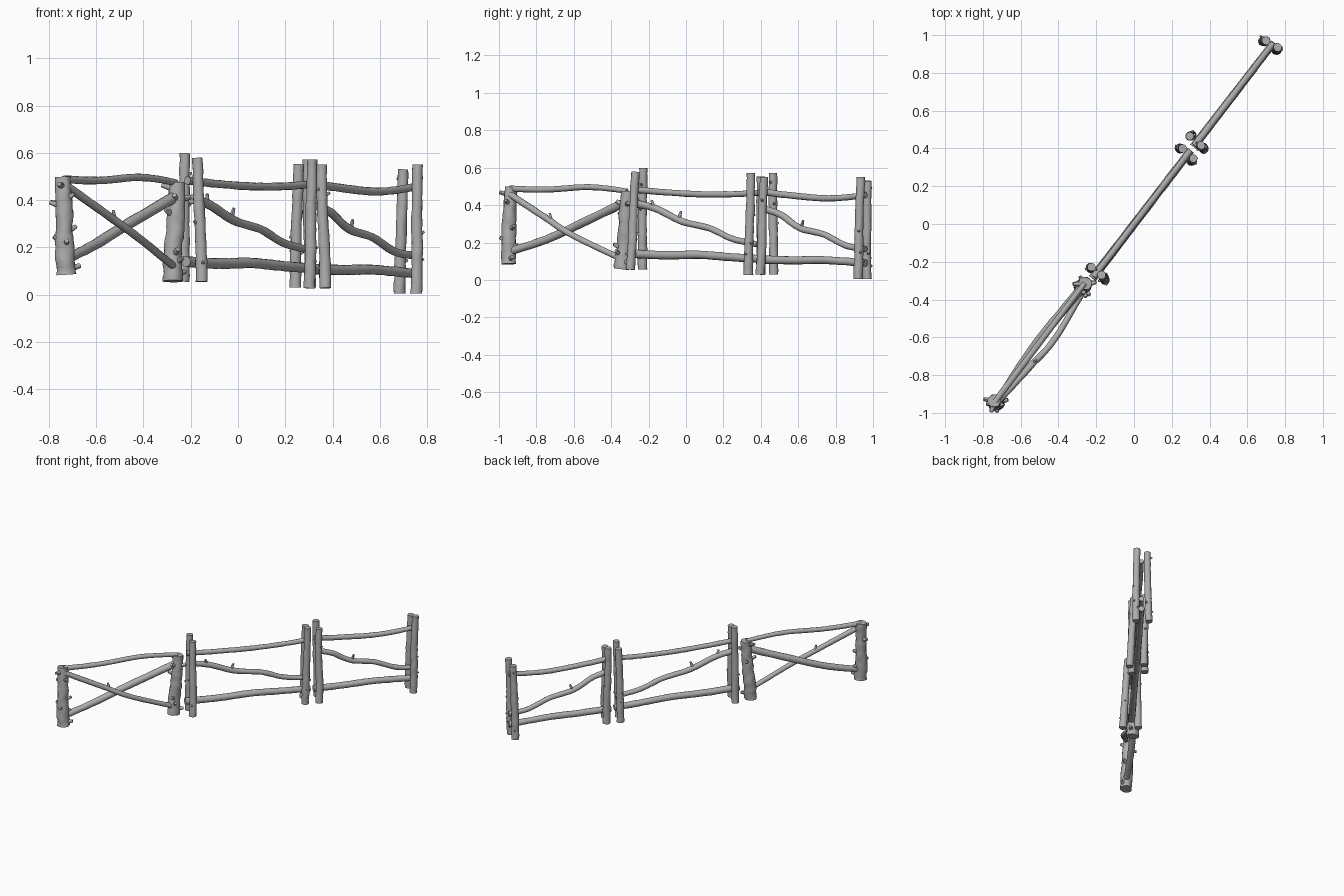
import bpy, bmesh, math, random
from mathutils import Vector, noise

cube = bpy.data.objects.get("Cube")
if cube:
    bpy.data.objects.remove(cube, do_unlink=True)

random.seed(4)
wood = bpy.data.materials.new("weathered_grey_wood")
wood.use_nodes = True
GREY = (0.42, 0.42, 0.42, 1)
wood.diffuse_color = GREY
wood.node_tree.nodes["Principled BSDF"].inputs["Base Color"].default_value = GREY


def spline(points, steps):
    """Smooth path through the points."""
    p = [Vector(q) for q in points]
    p = [p[0] * 2 - p[1]] + p + [p[-1] * 2 - p[-2]]
    path = []
    for a, b, c, d in zip(p, p[1:], p[2:], p[3:]):
        for i in range(steps):
            t = i / steps
            path.append(0.5 * (2 * b + (c - a) * t + (2 * a - 5 * b + 4 * c - d) * t * t
                               + (3 * b - a - 3 * c + d) * t ** 3))
    return path + [p[-2]]


def tube(bm, path, r0, r1, sides=12, rough=0.1):
    """Capped log of changing radius with an uneven bark surface."""
    rings = []
    n = len(path) - 1
    for i, c in enumerate(path):
        axis = (path[min(i + 1, n)] - path[max(i - 1, 0)]).normalized()
        ref = Vector((1, 0, 0)) if abs(axis.z) > 0.8 else Vector((0, 0, 1))
        u = axis.cross(ref).normalized()
        v = axis.cross(u)
        ring = []
        for k in range(sides):
            a = math.tau * k / sides
            out = u * math.cos(a) + v * math.sin(a)
            r = r0 + (r1 - r0) * i / n
            r *= 1 + rough * noise.noise((c + out * r) * 28)
            ring.append(bm.verts.new(c + out * r))
        rings.append(ring)
    for a, b in zip(rings, rings[1:]):
        for k in range(sides):
            j = (k + 1) % sides
            bm.faces.new((a[k], a[j], b[j], b[k]))
    bm.faces.new(rings[0][::-1])
    bm.faces.new(rings[-1])


def stub(bm, start, direction, length, radius):
    """Short tapered remains of a cut branch."""
    a = Vector(start)
    d = Vector(direction).normalized()
    tube(bm, [a, a + d * length * 0.6, a + d * length], radius, radius * 0.55, 8)


def finish(name, bm):
    bmesh.ops.recalc_face_normals(bm, faces=bm.faces)
    mesh = bpy.data.meshes.new(name)
    bm.to_mesh(mesh)
    bm.free()
    mesh.materials.append(wood)
    for f in mesh.polygons:
        f.use_smooth = True
    mesh.set_sharp_from_angle(angle=math.radians(45))
    obj = bpy.data.objects.new(name, mesh)
    bpy.context.scene.collection.objects.link(obj)


def post(name, bottom, top, r0, r1, knots, rough, stubs=()):
    bm = bmesh.new()
    a, b = Vector(bottom), Vector(top)
    pts = [a]
    for t in (0.3, 0.65):
        pts.append(a.lerp(b, t) + Vector((random.uniform(-1, 1), random.uniform(-1, 1), 0)) * r0 * 0.15)
    tube(bm, spline(pts + [b], 7), r0, r1, 14, rough)
    for _ in range(knots):
        ang = random.uniform(0, math.tau)
        d = Vector((math.cos(ang), math.sin(ang), 0.5))
        stub(bm, a.lerp(b, random.uniform(0.1, 0.93)), d, r0 * 1.4, r0 * 0.4)
    for height, d in stubs:
        stub(bm, a.lerp(b, height), d, r0 * 1.55, r0 * 0.42)
    finish(name, bm)


def rail(name, points, r0, r1, stubs=()):
    bm = bmesh.new()
    tube(bm, spline(points, 7), r0, r1)
    for p, d in stubs:
        stub(bm, p, d, r0 * 2.4, r0 * 0.55)
    finish(name, bm)


def along(start, end, profile):
    """Points (x, z) placed on the ground line of a panel."""
    (x0, y0), (x1, y1) = start, end
    return [(x, y0 + (y1 - y0) * (x - x0) / (x1 - x0), z) for x, z in profile]


# Thick posts of the cross-braced panel
post("brace_panel_outer_post", (-0.725, -0.948, 0.085), (-0.74, -0.935, 0.497), 0.041, 0.034, 5, 0.2,
     [(0.7, (-1, 0.2, 0.3)), (0.05, (1, 0.3, 0.3)), (0.9, (-0.3, -1, 0.2))])
post("brace_panel_inner_post", (-0.275, -0.345, 0.057), (-0.26, -0.315, 0.475), 0.042, 0.035, 5, 0.2,
     [(0.82, (1, 0.2, 0.2)), (0.93, (-1, 0, 0.3)), (0.08, (0.8, 0.6, 0.1))])

# Paired thin posts that clamp the rails
thin_posts = {
    "middle_panel_start_back_post": ((-0.23, -0.232, 0.055), (-0.225, -0.228, 0.598)),
    "middle_panel_start_front_post": ((-0.154, -0.298, 0.055), (-0.172, -0.27, 0.578)),
    "middle_panel_end_back_post": ((0.243, 0.4, 0.03), (0.257, 0.4, 0.552)),
    "middle_panel_end_front_post": ((0.302, 0.333, 0.027), (0.315, 0.347, 0.572)),
    "end_panel_start_back_post": ((0.305, 0.468, 0.03), (0.295, 0.465, 0.572)),
    "end_panel_start_front_post": ((0.37, 0.396, 0.028), (0.354, 0.417, 0.55)),
    "end_panel_end_back_post": ((0.683, 0.967, 0.005), (0.699, 0.971, 0.53)),
    "end_panel_end_front_post": ((0.754, 0.92, 0.005), (0.76, 0.935, 0.55)),
}
for name, (bottom, top) in thin_posts.items():
    post(name, bottom, top, 0.025, 0.022, 3, 0.16)

# Cross-braced panel rails
rail("brace_panel_top_rail",
     along((-0.735, -0.94), (-0.262, -0.315),
           [(-0.735, 0.487), (-0.59, 0.483), (-0.43, 0.496), (-0.33, 0.487), (-0.262, 0.474)]),
     0.017, 0.014)
rail("brace_panel_rising_brace",
     [(-0.715, -0.93, 0.155), (-0.6, -0.75, 0.215), (-0.48, -0.585, 0.29), (-0.265, -0.325, 0.415)],
     0.021, 0.024)
rail("brace_panel_falling_brace",
     [(-0.725, -0.945, 0.46), (-0.55, -0.755, 0.335), (-0.42, -0.61, 0.24), (-0.265, -0.35, 0.115)],
     0.018, 0.016, [((-0.52, -0.72, 0.315), (-0.2, -0.2, 1))])

# Middle panel rails
start, end = (-0.214, -0.28), (0.3, 0.39)
rail("middle_panel_top_rail",
     along(start, end, [(-0.214, 0.483), (-0.1, 0.47), (0.02, 0.46), (0.16, 0.457), (0.3, 0.466)]),
     0.017, 0.016)
rail("middle_panel_diagonal_rail",
     along(start, end, [(-0.195, 0.405), (-0.12, 0.38), (-0.015, 0.313), (0.1, 0.275),
                        (0.19, 0.22), (0.295, 0.19)]),
     0.02, 0.016, [((-0.03, -0.04, 0.322), (0.3, 0.3, 1)), ((-0.13, -0.17, 0.38), (0, -0.3, 1))])
rail("middle_panel_bottom_rail",
     along(start, end, [(-0.22, 0.14), (-0.08, 0.132), (0.06, 0.134), (0.18, 0.122), (0.3, 0.112)]),
     0.023, 0.021)

# End panel rails
start, end = (0.32, 0.415), (0.74, 0.96)
rail("end_panel_top_rail",
     along(start, end, [(0.32, 0.47), (0.43, 0.452), (0.56, 0.437), (0.65, 0.44), (0.74, 0.454)]),
     0.018, 0.016)
rail("end_panel_diagonal_rail",
     along(start, end, [(0.335, 0.375), (0.395, 0.345), (0.47, 0.277), (0.57, 0.242),
                        (0.66, 0.183), (0.74, 0.165)]),
     0.019, 0.016, [((0.475, 0.616, 0.275), (0.25, 0.25, 1))])
rail("end_panel_bottom_rail",
     along(start, end, [(0.315, 0.108), (0.45, 0.105), (0.56, 0.106), (0.66, 0.098), (0.74, 0.09)]),
     0.022, 0.02)
